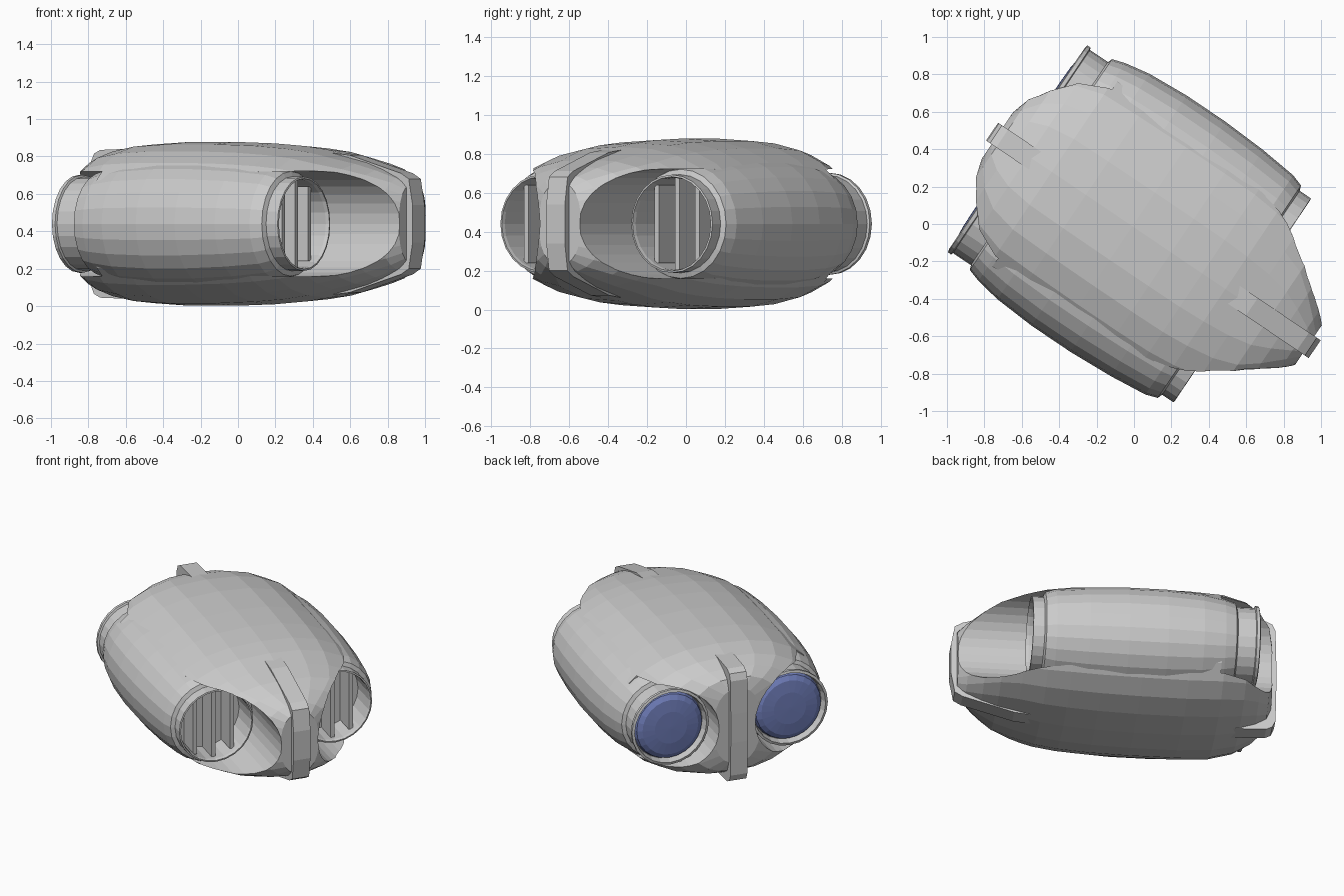
import bpy, bmesh
from math import sin, cos, pi, radians, copysign
from mathutils import Matrix

if "Cube" in bpy.data.objects:
    bpy.data.objects.remove(bpy.data.objects["Cube"])

CZ = 0.44                      # height of the centre line
SIDE = 0.405                   # engine offset from the middle
ANG = radians(-34)             # whole model is turned about z
TURN = (Matrix.Rotation(ANG, 4, 'Z') @ Matrix.Translation((0, -0.015, 0))
        @ Matrix.Translation((0, 0, CZ)))


def finish(name, bm, y=0.0, mat=None):
    bmesh.ops.recalc_face_normals(bm, faces=bm.faces)
    me = bpy.data.meshes.new(name)
    bm.to_mesh(me)
    bm.free()
    me.transform(TURN @ Matrix.Translation((0, y, 0)))
    ob = bpy.data.objects.new(name, me)
    bpy.context.collection.objects.link(ob)
    if mat:
        me.materials.append(mat)
    return ob


def loft(stations, n=24, power=2.0):
    """Closed superellipse body along x from (x, half width, half height)."""
    def sp(c):
        return copysign(abs(c) ** (2 / power), c)
    bm = bmesh.new()
    rings = []
    for x, a, b in stations:
        rings.append([bm.verts.new((x, a * sp(cos(2 * pi * i / n)), b * sp(sin(2 * pi * i / n))))
                      for i in range(n)])
    for r, s in zip(rings, rings[1:]):
        for i in range(n):
            j = (i + 1) % n
            bm.faces.new((r[i], r[j], s[j], s[i]))
    bm.faces.new(rings[0])
    bm.faces.new(rings[-1])
    return bm


def lathe(profile, n=24):
    return loft([(x, r, r) for x, r in profile], n)


def plate(points, width):
    """Side profile in x/z, extruded across y."""
    bm = bmesh.new()
    f = bm.faces.new([bm.verts.new((x, -width / 2, z)) for x, z in points])
    ext = bmesh.ops.extrude_face_region(bm, geom=[f])
    bmesh.ops.translate(bm, vec=(0, width, 0),
                        verts=[v for v in ext['geom'] if isinstance(v, bmesh.types.BMVert)])
    return bm


glow = bpy.data.materials.new("blue_glow")
glow.diffuse_color = (0.17, 0.22, 0.52, 1)
glow.use_nodes = True
glow.node_tree.nodes["Principled BSDF"].inputs["Base Color"].default_value = glow.diffuse_color

# Main hull
hull = finish("hull", loft([
    (-0.87, 0.16, 0.26), (-0.84, 0.33, 0.325), (-0.77, 0.49, 0.365), (-0.67, 0.61, 0.398),
    (-0.52, 0.67, 0.425), (-0.30, 0.68, 0.438), (0.0, 0.685, 0.438), (0.25, 0.685, 0.43),
    (0.45, 0.68, 0.415), (0.60, 0.66, 0.395), (0.75, 0.62, 0.36), (0.88, 0.54, 0.33),
    (0.98, 0.40, 0.295), (1.08, 0.23, 0.25), (1.135, 0.13, 0.21)], 24, 2.35))


# Channels cut around the engine ends, open to the outside
def cut_channel(s, x0, x1):
    bm = lathe([(x0, 0.282), (x1, 0.282)], 32)
    for v in bm.verts:
        if v.co.y * s > 0.001:
            v.co.y += 0.3 * s
    cutter = finish("channel_cutter", bm, s * SIDE)
    cutter.hide_render = True
    mod = hull.modifiers.new("cut", 'BOOLEAN')
    mod.operation = 'DIFFERENCE'
    mod.solver = 'EXACT'
    mod.object = cutter
    bpy.context.view_layer.objects.active = hull
    bpy.ops.object.modifier_apply(modifier=mod.name)
    bpy.data.objects.remove(cutter)


for s in (-1, 1):
    cut_channel(s, 0.50, 1.4)
    cut_channel(s, -1.2, -0.50)

# Twin engines
for s, side in ((-1, "left"), (1, "right")):
    y = s * SIDE
    finish(side + "_engine", lathe([
        (0.45, 0.01), (0.45, 0.235), (0.69, 0.237), (0.71, 0.242), (0.708, 0.252),
        (0.635, 0.253), (0.625, 0.28), (0.56, 0.302), (0.35, 0.324), (0.10, 0.337),
        (-0.15, 0.337), (-0.38, 0.322), (-0.52, 0.297), (-0.59, 0.275), (-0.60, 0.25),
        (-0.715, 0.25), (-0.72, 0.262), (-0.74, 0.262), (-0.745, 0.245),
        (-0.69, 0.235), (-0.69, 0.01)]), y)
    # Exhaust dome
    finish(side + "_exhaust", lathe([
        (-0.685, 0.234), (-0.72, 0.222), (-0.74, 0.19), (-0.75, 0.11), (-0.752, 0.01)]),
        y, glow)
    # Vertical intake slats
    for k in (-1, 0, 1):
        h = 0.236 if k == 0 else 0.2
        finish(side + "_intake_slat", plate(
            [(0.44, -h), (0.66, -h), (0.66, h), (0.44, h)], 0.028), y + k * 0.125)

# Front and rear keel fins
finish("front_fin", plate([
    (0.60, 0.385), (0.77, 0.367), (1.10, 0.27), (1.15, 0.24), (1.175, 0.10),
    (1.175, -0.10), (1.15, -0.24), (1.10, -0.27), (0.77, -0.367), (0.60, -0.385)], 0.115))
finish("rear_fin", plate([
    (-0.55, 0.405), (-0.84, 0.395), (-0.88, 0.375), (-0.90, 0.33), (-0.905, 0.10),
    (-0.905, -0.10), (-0.90, -0.33), (-0.88, -0.375), (-0.84, -0.395), (-0.55, -0.405)], 0.115))
